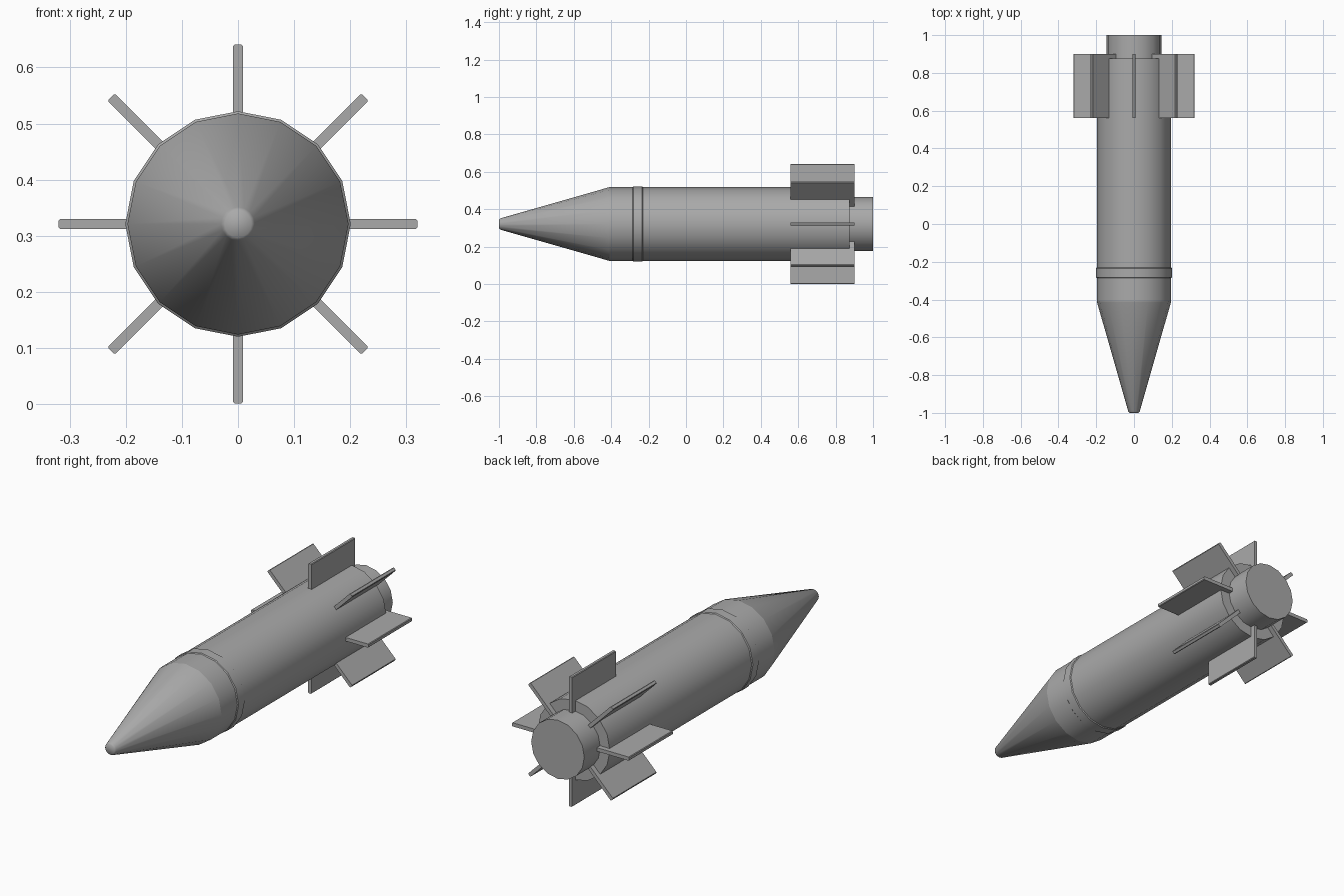
import bpy, bmesh
from math import radians, sin, cos, tau
from mathutils import Matrix

if "Cube" in bpy.data.objects:
    bpy.data.objects.remove(bpy.data.objects["Cube"], do_unlink=True)

AXIS_Z = 0.321   # height of the long axis
SIDES = 16
FINS = 8

# Single bare metal colour
metal = bpy.data.materials.new("grey metal")
metal.use_nodes = True
grey = (0.4, 0.4, 0.4, 1)
metal.diffuse_color = grey
metal.node_tree.nodes["Principled BSDF"].inputs["Base Color"].default_value = grey


def finish(name, bm, smooth_angle=None):
    """Turn a bmesh into a named object on the long axis."""
    bmesh.ops.recalc_face_normals(bm, faces=bm.faces)
    mesh = bpy.data.meshes.new(name)
    bm.to_mesh(mesh)
    bm.free()
    mesh.materials.append(metal)
    obj = bpy.data.objects.new(name, mesh)
    obj.location.z = AXIS_Z
    bpy.context.collection.objects.link(obj)
    if smooth_angle:
        bpy.ops.object.select_all(action='DESELECT')
        obj.select_set(True)
        bpy.context.view_layer.objects.active = obj
        bpy.ops.object.shade_smooth_by_angle(angle=radians(smooth_angle))
    return obj


def lathe(name, profile, smooth_angle=30):
    """Closed solid from (radius, y) points turned around the y axis."""
    bm = bmesh.new()
    rings = []
    for r, y in profile:
        angles = [tau * i / SIDES for i in range(SIDES)]
        rings.append([bm.verts.new((r * cos(a), y, r * sin(a))) for a in angles])
    for a, b in zip(rings, rings[1:]):
        for i in range(SIDES):
            j = (i + 1) % SIDES
            bm.faces.new((a[i], a[j], b[j], b[i]))
    bm.faces.new(rings[0])
    bm.faces.new(rings[-1])
    return finish(name, bm, smooth_angle)


# Turned parts, nose to tail
lathe("nose_cone", [(0.024, -1.0), (0.03, -0.993), (0.197, -0.41)], 60)
lathe("body", [(0.197, -0.41), (0.197, 0.875)])
lathe("collar_band", [(0.196, -0.287), (0.201, -0.282),
                      (0.201, -0.235), (0.196, -0.23)])
lathe("tail_plug", [(0.145, 0.86), (0.145, 1.0)])

# Ring of fins with softened long edges
INNER, OUTER, FRONT, BACK, THICK = 0.14, 0.32, 0.56, 0.9, 0.018
for n in range(FINS):
    bm = bmesh.new()
    size = Matrix.Diagonal((OUTER - INNER, BACK - FRONT, THICK, 1))
    place = Matrix.Translation(((INNER + OUTER) / 2, (FRONT + BACK) / 2, 0))
    bmesh.ops.create_cube(bm, size=1, matrix=place @ size)
    long_edges = [e for e in bm.edges
                  if abs(e.verts[0].co.y - e.verts[1].co.y) > 0.1]
    bmesh.ops.bevel(bm, geom=long_edges, offset=0.003, segments=1, affect='EDGES')
    bm.transform(Matrix.Rotation(tau * n / FINS, 4, 'Y'))
    finish(f"fin_{n + 1}", bm)
